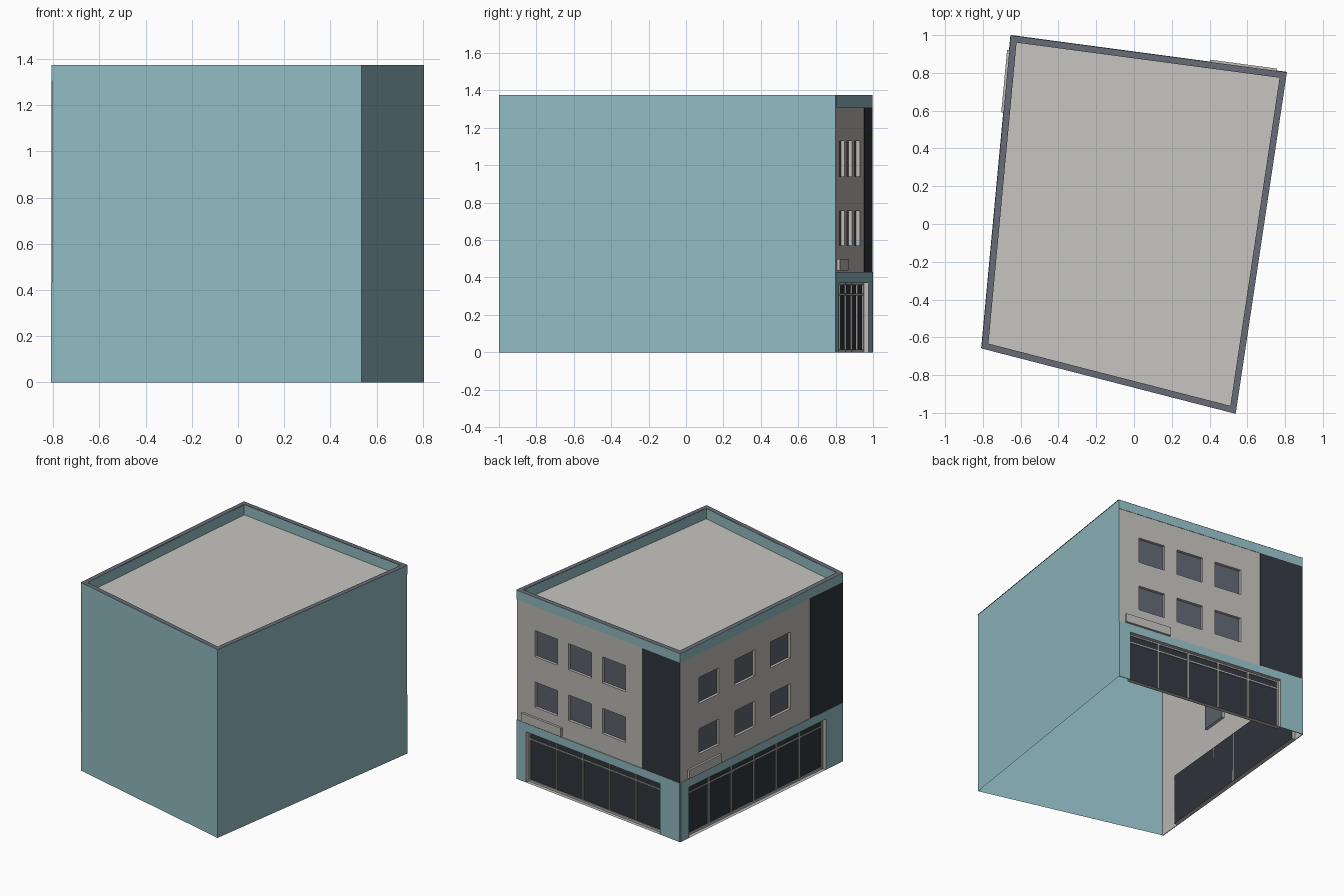
import bpy, bmesh
from mathutils import Vector

if "Cube" in bpy.data.objects:
    bpy.data.objects.remove(bpy.data.objects["Cube"])


def material(name, r, g, b):
    m = bpy.data.materials.new(name)
    m.diffuse_color = (r, g, b, 1)
    m.use_nodes = True
    m.node_tree.nodes["Principled BSDF"].inputs["Base Color"].default_value = m.diffuse_color
    return m


TEAL = material("teal_paint", 0.283, 0.497, 0.539)
GREY = material("warm_grey_render", 0.515, 0.497, 0.473)
ROOF = material("roof_grey", 0.57, 0.56, 0.53)
DARK = material("dark_panel", 0.030, 0.036, 0.047)
PANE = material("window_glass", 0.11, 0.125, 0.155)
CAP = material("slate_cap", 0.14, 0.15, 0.18)

# Footprint corners, walked clockwise so the outside is on the right
BR = Vector((0.805, 0.80, 0))
BL = Vector((-0.649, 0.994, 0))
FL = Vector((-0.803, -0.656, 0))
FR = Vector((0.535, -1.0, 0))
CORNERS = [BR, BL, FL, FR]
H, ROOF_Z, FLOOR_Z, CORNICE_Z = 1.375, 1.30, 0.43, 1.308
UP = Vector((0, 0, 1))


def mesh(name, faces, mat, fix=False):
    """Object from a list of polygons given as point lists."""
    bm = bmesh.new()
    for pts in faces:
        bm.faces.new([bm.verts.new(p) for p in pts])
    bmesh.ops.remove_doubles(bm, verts=bm.verts, dist=1e-5)
    if fix:
        bmesh.ops.recalc_face_normals(bm, faces=bm.faces)
    me = bpy.data.meshes.new(name)
    bm.to_mesh(me)
    bm.free()
    me.materials.append(mat)
    ob = bpy.data.objects.new(name, me)
    bpy.context.collection.objects.link(ob)
    return ob


class Wall:
    """Places parts on one wall: t along it (0..1), z up, d outward."""

    def __init__(self, a, b):
        self.a, self.run = a, b - a
        self.out = Vector((self.run.y, -self.run.x, 0)).normalized()
        self.len = self.run.length

    def p(self, t, z, d=0.0):
        return self.a + self.run * t + self.out * d + UP * z

    def quad(self, t0, t1, z0, z1, d=0.0):
        return [self.p(t0, z0, d), self.p(t1, z0, d), self.p(t1, z1, d), self.p(t0, z1, d)]

    def box(self, t0, t1, z0, z1, d0, d1):
        f, b = self.quad(t0, t1, z0, z1, d1), self.quad(t0, t1, z0, z1, d0)
        sides = [[b[i], b[(i + 1) % 4], f[(i + 1) % 4], f[i]] for i in range(4)]
        return [f, b[::-1]] + sides

    def reveal(self, t0, t1, z0, z1, d0, d1):
        f, b = self.quad(t0, t1, z0, z1, d1), self.quad(t0, t1, z0, z1, d0)
        return [[f[i], f[(i + 1) % 4], b[(i + 1) % 4], b[i]] for i in range(4)]


def pierced(wall, holes):
    """Wall sheet as a grid of cells, leaving out the openings."""
    ts = sorted({0, 1} | {h[0] for h in holes} | {h[1] for h in holes})
    zs = sorted({0, H} | {h[2] for h in holes} | {h[3] for h in holes})
    faces = []
    for t0, t1 in zip(ts, ts[1:]):
        for z0, z1 in zip(zs, zs[1:]):
            t, z = (t0 + t1) / 2, (z0 + z1) / 2
            if not any(h[0] < t < h[1] and h[2] < z < h[3] for h in holes):
                faces.append(wall.quad(t0, t1, z0, z1))
    return faces


def facade(side, a, b, columns, shop, bays, panel, sign):
    w = Wall(a, b)
    windows = [(t0, t1, z0, z1) for t0, t1 in columns
               for z0, z1 in ((0.57, 0.755), (0.94, 1.13))]
    s0, s1 = shop
    top, rec = 0.37, -0.028
    opening = (s0, s1, 0.0, top)
    mesh(side + "_wall", pierced(w, windows + [opening]), GREY)

    # Recessed upper windows
    mesh(side + "_window_reveals", [q for o in windows for q in w.reveal(*o, -0.02, 0)], GREY)
    mesh(side + "_window_panes", [w.quad(*o, -0.02) for o in windows], PANE)

    # Shop front: recess, glass and glazing bars
    mesh(side + "_shop_reveal", w.reveal(*opening, rec, 0.006), GREY)
    mesh(side + "_shop_glass", [w.quad(*opening, rec)], DARK)
    half = 0.006 / w.len
    bars = []
    for i in range(bays + 1):
        t = s0 + half + (s1 - s0 - 2 * half) * i / bays
        bars += w.box(t - half, t + half, 0, top, rec, rec + 0.008)
    for z0, z1 in ((0, 0.014), (0.305, 0.314), (top - 0.01, top)):
        bars += w.box(s0, s1, z0, z1, rec, rec + 0.007)
    mesh(side + "_shop_bars", bars, GREY)

    # Teal ground floor surround, cornice, dark panel and blank sign board
    mesh(side + "_shop_surround",
         w.box(0, s0, 0, top, 0.001, 0.006) + w.box(s1, 1, 0, top, 0.001, 0.006)
         + w.box(0, 1, top, FLOOR_Z, 0.001, 0.006), TEAL)
    mesh(side + "_cornice", w.box(0, 1, CORNICE_Z, H, 0.001, 0.004), TEAL)
    mesh(side + "_dark_panel", w.box(panel, 1, FLOOR_Z, CORNICE_Z, 0.001, 0.004), DARK)
    mesh(side + "_sign_board", w.box(*sign, 0.437, 0.50, 0, 0.016), GREY)


facade("back", BR, BL, [(0.11, 0.25), (0.317, 0.457), (0.524, 0.665)],
       (0.06, 0.88), 5, 0.77, (0.035, 0.278))
facade("left", BL, FL, [(0.117, 0.24), (0.337, 0.46), (0.558, 0.68)],
       (0.05, 0.895), 6, 0.80, (0.045, 0.245))

# Plain walls
for name, a, b in (("front_wall", FL, FR), ("right_wall", FR, BR)):
    mesh(name, [Wall(a, b).quad(0, 1, 0, H)], TEAL)


def inset(i, d):
    """Corner i moved inward by d from both of its walls."""
    w0 = Wall(CORNERS[i - 1], CORNERS[i])
    w1 = Wall(CORNERS[i], CORNERS[(i + 1) % 4])
    return CORNERS[i] - (w0.out + w1.out) * (d / (1 + w0.out.dot(w1.out)))


# Parapet and flat roof
inner = [inset(i, 0.03) for i in range(4)]
outer = [inset(i, -0.004) for i in range(4)]
nxt = [(i, (i + 1) % 4) for i in range(4)]
mesh("parapet_cap", [[outer[i] + UP * (H + 0.001), inner[i] + UP * (H + 0.001),
                      inner[j] + UP * (H + 0.001), outer[j] + UP * (H + 0.001)][::-1]
                     for i, j in nxt], CAP)
mesh("parapet_inside", [[inner[j] + UP * ROOF_Z, inner[i] + UP * ROOF_Z,
                         inner[i] + UP * H, inner[j] + UP * H] for i, j in nxt], TEAL)
mesh("roof", [[p + UP * ROOF_Z for p in reversed(inner)]], ROOF)
